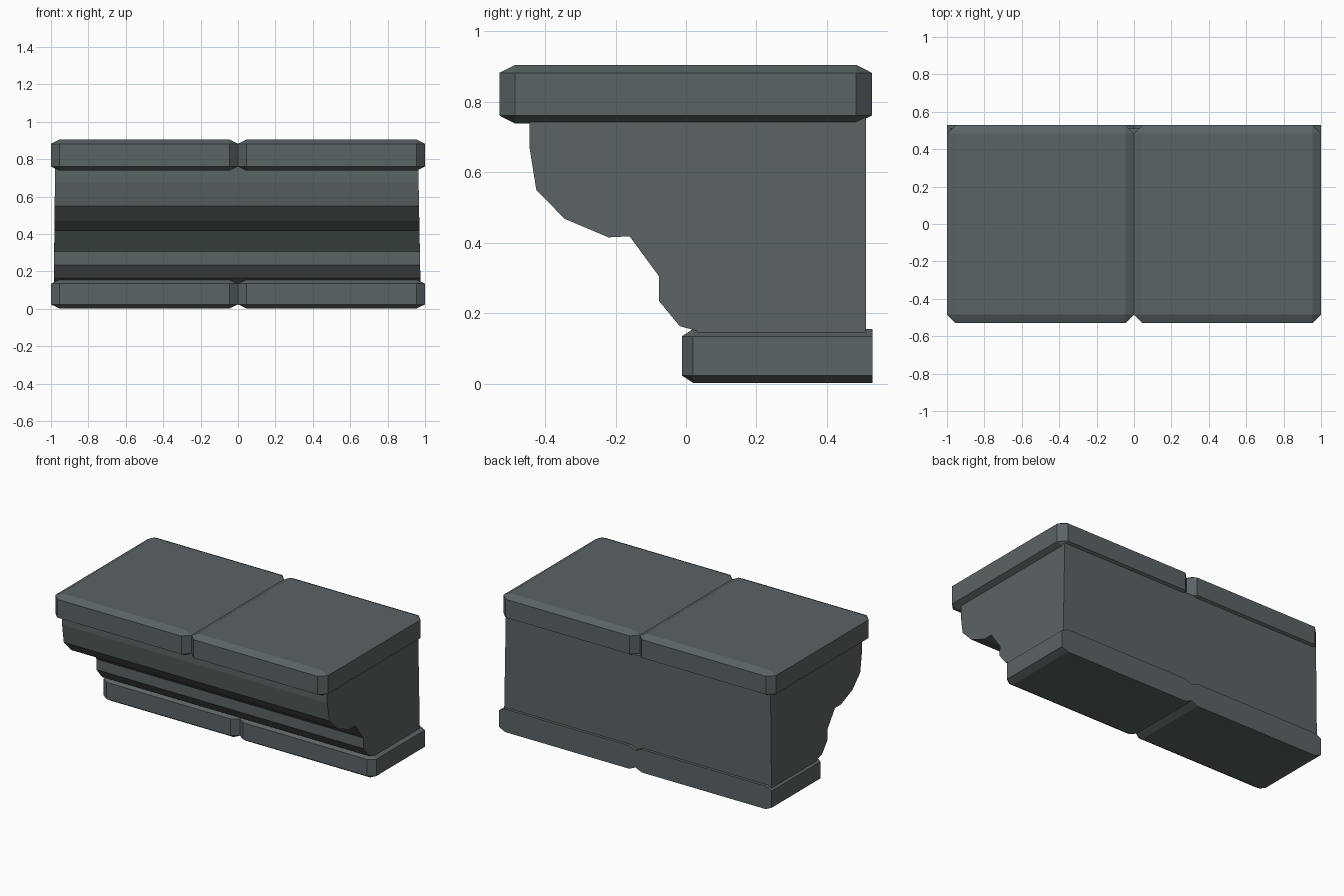
import bpy, bmesh
from mathutils import Vector

if "Cube" in bpy.data.objects:
    bpy.data.objects.remove(bpy.data.objects["Cube"])

stone = bpy.data.materials.new("dark slate stone")
stone.diffuse_color = (0.105, 0.125, 0.132, 1)
stone.use_nodes = True
stone.node_tree.nodes["Principled BSDF"].inputs["Base Color"].default_value = stone.diffuse_color


def finish(bm, name):
    bmesh.ops.recalc_face_normals(bm, faces=bm.faces)
    mesh = bpy.data.meshes.new(name)
    bm.to_mesh(mesh)
    bm.free()
    mesh.materials.append(stone)
    obj = bpy.data.objects.new(name, mesh)
    bpy.context.collection.objects.link(obj)
    return obj


def chamfered_block(name, lo, hi, chamfer, square_back=False):
    """Block with its own chamfer width per axis: bevel by 1, then scale."""
    lo, hi, c = Vector(lo), Vector(hi), Vector(chamfer)
    size = hi - lo
    bm = bmesh.new()
    bmesh.ops.create_cube(bm, size=1)
    bmesh.ops.scale(bm, vec=[size[i] / c[i] for i in range(3)], verts=bm.verts)
    edges = [e for e in bm.edges
             if not (square_back and all(v.co.y > 0 for v in e.verts))]
    bmesh.ops.bevel(bm, geom=edges, offset=1, segments=1, profile=0.5,
                    affect='EDGES')
    bmesh.ops.scale(bm, vec=c, verts=bm.verts)
    bmesh.ops.translate(bm, vec=(lo + hi) / 2, verts=bm.verts)
    return finish(bm, name)


# Paired slabs at the top and the bottom
for side, x0 in (("left", -1), ("right", 0)):
    chamfered_block(side + "_top_slab", (x0, -0.53, 0.738), (x0 + 1, 0.528, 0.905),
                    (0.045, 0.045, 0.023))
    chamfered_block(side + "_base_slab", (x0, -0.012, 0.002), (x0 + 1, 0.53, 0.155),
                    (0.045, 0.032, 0.021), square_back=True)

# Moulded body: side profile (y, z) extruded along x, slightly wider at the base
profile = [(-0.445, 0.76), (-0.445, 0.675), (-0.425, 0.55), (-0.345, 0.468),
           (-0.22, 0.415), (-0.16, 0.418), (-0.077, 0.305), (-0.077, 0.235),
           (-0.018, 0.163), (0.03, 0.15), (0.06, 0.12), (0.511, 0.12), (0.511, 0.76)]
bm = bmesh.new()
rings = []
for x_top, x_base in ((-0.978, -0.985), (0.964, 0.976)):
    rings.append([bm.verts.new((x_base + (x_top - x_base) * (z - 0.12) / 0.64, y, z))
                  for y, z in profile])
for i in range(len(profile)):
    j = (i + 1) % len(profile)
    bm.faces.new((rings[0][i], rings[0][j], rings[1][j], rings[1][i]))
for ring in rings:
    bm.faces.new(ring)
finish(bm, "moulded_body")
